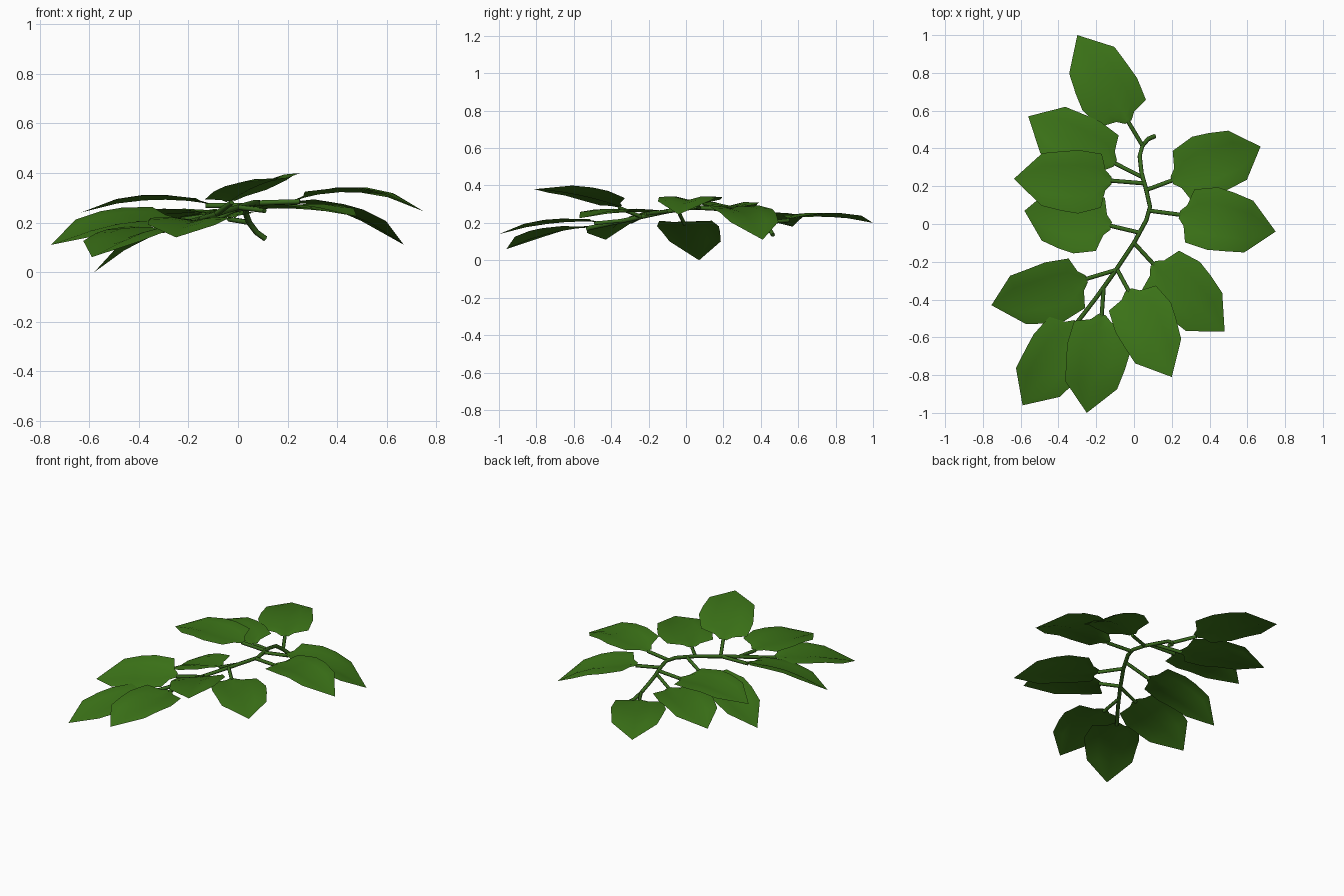
import bpy, math
from mathutils import Vector, Matrix

if "Cube" in bpy.data.objects:
    bpy.data.objects.remove(bpy.data.objects["Cube"])

def material(name, col):
    m = bpy.data.materials.new(name)
    m.diffuse_color = (*col, 1)
    m.use_nodes = True
    m.node_tree.nodes["Principled BSDF"].inputs["Base Color"].default_value = m.diffuse_color
    return m

leaf_mat = material("leaf_green", (0.045, 0.175, 0.009))
stem_mat = material("stem_green", (0.04, 0.14, 0.012))

# leaf outline: position along the leaf, left half-width, right half-width
PROFILE = [(0, .02, .02), (.06, .055, .055), (.16, .145, .14), (.33, .178, .158),
           (.50, .165, .15), (.71, .14, .138)]

def leaf(i, base, tip, bulge=.05, roll=0):
    base, tip = Vector(base), Vector(tip)
    d = tip - base
    side = Vector((0, 0, 1)).cross(d).normalized()
    side = Matrix.Rotation(math.radians(roll), 3, d.normalized()) @ side
    up = d.normalized().cross(side)
    verts, faces = [], []
    for t, l, r in PROFILE:
        c = base + d * t + up * (bulge * 4 * t * (1 - t))
        crease = up * (-.018 * math.sin(math.pi * t))
        # outer corners sweep back towards the stalk near the base
        back = d * (-.06 if .1 < t < .2 else 0)
        verts += [c + side * l + back, c + side * l * .5 + up * .004, c + crease,
                  c - side * r * .5 + up * .004, c - side * r + back]
    rows = len(PROFILE)
    for a in range(rows - 1):
        for k in range(4):
            p = a * 5 + k
            faces.append((p, p + 5, p + 6, p + 1))
    end = len(verts)
    verts.append(tip)
    for k in range(4):
        p = (rows - 1) * 5 + k
        faces.append((p, end, p + 1))
    me = bpy.data.meshes.new(f"leaf_{i}")
    me.from_pydata([tuple(v) for v in verts], [], faces)
    me.polygons.foreach_set("use_smooth", [True] * len(me.polygons))
    me.materials.append(leaf_mat)
    ob = bpy.data.objects.new(f"leaf_{i}", me)
    bpy.context.collection.objects.link(ob)

def tube(name, pts, radius):
    cu = bpy.data.curves.new(name, 'CURVE')
    cu.dimensions = '3D'
    cu.bevel_depth = radius
    cu.bevel_resolution = 1
    cu.use_fill_caps = True
    sp = cu.splines.new('POLY')
    sp.points.add(len(pts) - 1)
    for p, co in zip(sp.points, pts):
        p.co = (*co, 1)
    cu.materials.append(stem_mat)
    ob = bpy.data.objects.new(name, cu)
    bpy.context.collection.objects.link(ob)

# main stem, curling down at the cut end
tube("main_stem", [(.11, .465, .135), (.075, .45, .16), (.045, .415, .20), (.03, .36, .24),
                   (.04, .27, .262), (.065, .18, .275), (.085, .09, .28), (.065, .02, .28),
                   (0, -.10, .262), (-.10, -.25, .23), (-.20, -.39, .20), (-.30, -.52, .172)], .012)

# leaf stalk start, leaf base, leaf tip, bulge, roll
LEAVES = [
    ((.045, .415, .20), (-.03, .54, .22), (-.30, 1.0, .20), .04, 0),
    ((.04, .25, .262), (-.10, .32, .235), (-.56, .57, .18), .04, 0),
    ((.055, .215, .27), (-.12, .23, .275), (-.635, .24, .24), .05, 0),
    ((.025, -.045, .27), (-.12, -.01, .205), (-.58, .07, .0), .055, 0),
    ((-.10, -.245, .23), (-.25, -.29, .215), (-.755, -.43, .11), .05, -14),
    ((-.29, -.505, .175), (-.30, -.52, .175), (-.59, -.96, .06), .04, 0),
    ((-.16, -.33, .213), (-.17, -.48, .205), (-.25, -1.0, .14), .04, 0),
    ((-.09, -.24, .233), (-.03, -.35, .285), (.20, -.81, .38), .035, 8),
    ((0, -.10, .262), (.10, -.21, .255), (.48, -.57, .225), .03, 0),
    ((.085, .07, .28), (.24, .05, .292), (.75, -.04, .245), .07, 0),
    ((.065, .18, .275), (.20, .23, .28), (.67, .41, .11), .06, 0),
]
for i, (start, base, tip, bulge, roll) in enumerate(LEAVES, 1):
    b, t = Vector(base), Vector(tip)
    tube(f"leaf_stalk_{i}", [start, tuple(b + (t - b) * .02 - Vector((0, 0, .006)))], .011)
    leaf(i, base, tip, bulge, roll)
